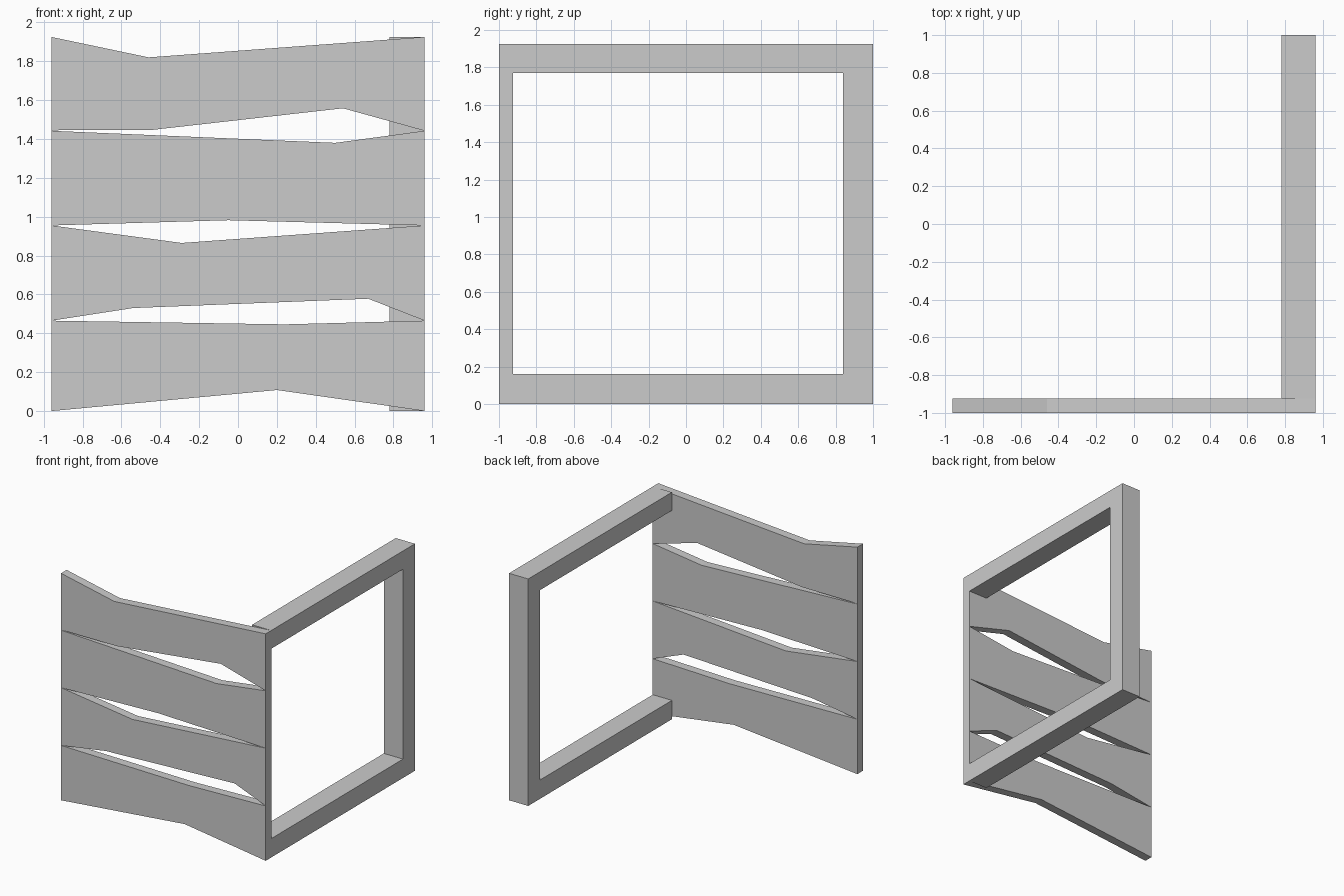
import bpy, bmesh
from mathutils import Vector

if "Cube" in bpy.data.objects:
    bpy.data.objects.remove(bpy.data.objects["Cube"])

W = 0.96          # half width
H = 1.925         # full height
FRONT, BACK = -1.0, -0.925   # plank thickness in y


def extrude_profile(name, points, vec):
    """Solid prism: closed polygon of 3D points swept along vec."""
    bm = bmesh.new()
    face = bm.faces.new([bm.verts.new(p) for p in points])
    res = bmesh.ops.extrude_face_region(bm, geom=[face], use_keep_orig=True)
    moved = [g for g in res["geom"] if isinstance(g, bmesh.types.BMVert)]
    bmesh.ops.translate(bm, verts=moved, vec=Vector(vec))
    bmesh.ops.recalc_face_normals(bm, faces=bm.faces)
    mesh = bpy.data.meshes.new(name)
    bm.to_mesh(mesh)
    bm.free()
    obj = bpy.data.objects.new(name, mesh)
    bpy.context.collection.objects.link(obj)
    return obj


# Rough-cut planks: end heights plus the inner kinks of each edge (left to right)
levels = [0.0, 0.465, 0.955, 1.442, H]
lower_kinks = [
    [(0.20, 0.108)],
    [(-0.54, 0.53), (0.67, 0.578)],
    [(-0.05, 0.982)],
    [(-0.91, 1.446), (-0.44, 1.447), (0.54, 1.558)],
]
upper_kinks = [
    [(0.24, 0.446)],
    [(-0.29, 0.865)],
    [(0.50, 1.38)],
    [(-0.46, 1.82)],
]
for i in range(4):
    lo, hi = levels[i], levels[i + 1]
    outline = ([(-W, lo)] + lower_kinks[i] + [(W, lo), (W, hi)]
               + upper_kinks[i][::-1] + [(-W, hi)])
    extrude_profile(f"plank_{i + 1}", [(x, FRONT, z) for x, z in outline],
                    (0, BACK - FRONT, 0))

# C-shaped side frame, its open side closed by the planks
z0, z1, y1 = 0.16, 1.77, 0.84
c_outline = [(BACK, 0), (1, 0), (1, H), (BACK, H),
             (BACK, z1), (y1, z1), (y1, z0), (BACK, z0)]
extrude_profile("side_frame", [(0.78, y, z) for y, z in c_outline],
                (W - 0.78, 0, 0))
